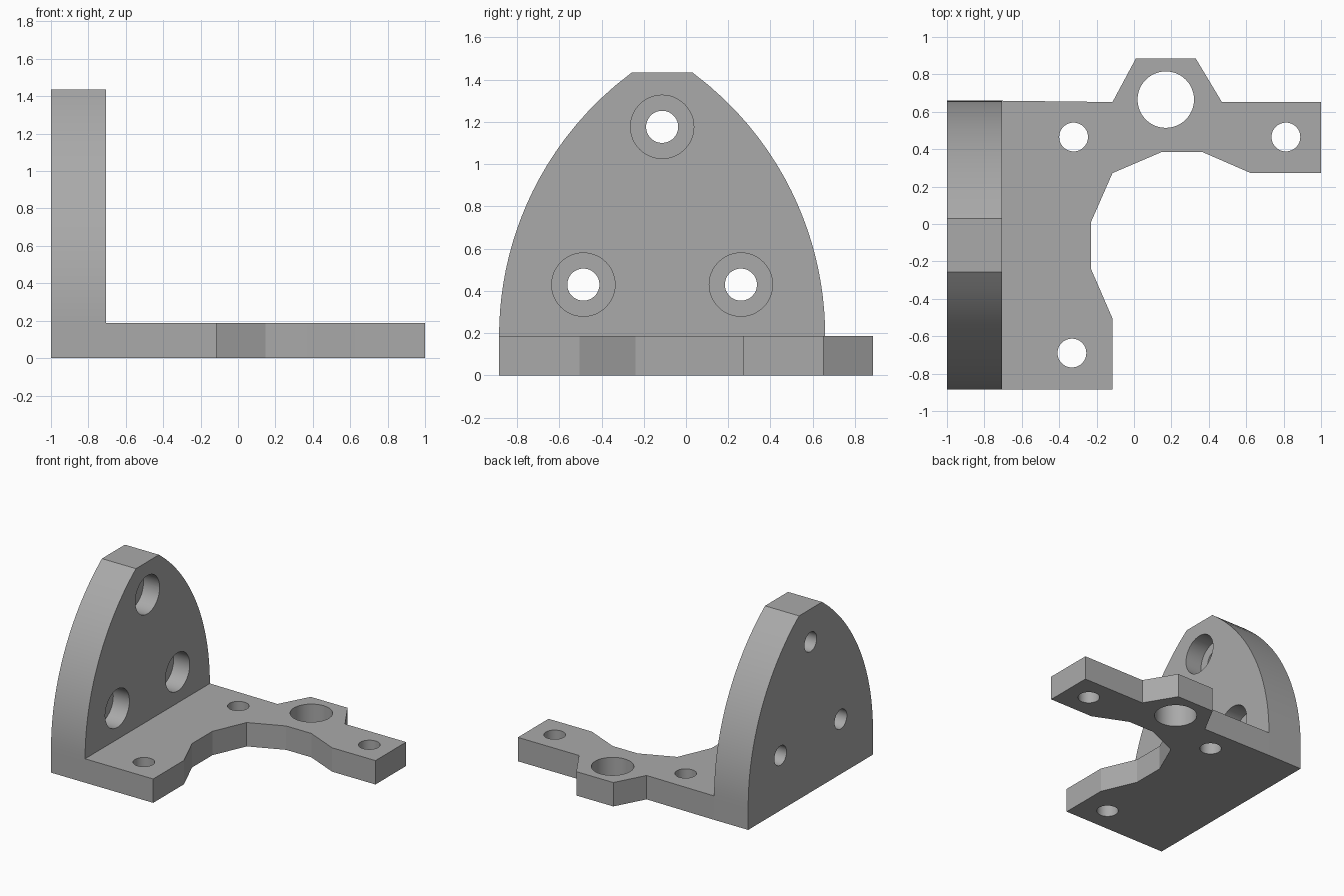
import bpy, bmesh
from math import radians, sqrt
from mathutils import Matrix, Vector

cube = bpy.data.objects.get("Cube")
if cube:
    bpy.data.objects.remove(cube, do_unlink=True)

grey = bpy.data.materials.new("plain grey")
grey.use_nodes = True
colour = (0.4, 0.4, 0.4, 1)
grey.diffuse_color = colour
grey.node_tree.nodes["Principled BSDF"].inputs["Base Color"].default_value = colour


def add_object(name, bm):
    bmesh.ops.recalc_face_normals(bm, faces=bm.faces)
    mesh = bpy.data.meshes.new(name)
    bm.to_mesh(mesh)
    bm.free()
    mesh.materials.append(grey)
    obj = bpy.data.objects.new(name, mesh)
    bpy.context.collection.objects.link(obj)
    return obj


def extrude(name, points, offset):
    bm = bmesh.new()
    face = bm.faces.new([bm.verts.new(p) for p in points])
    new = bmesh.ops.extrude_face_region(bm, geom=[face], use_keep_orig=True)["geom"]
    bmesh.ops.translate(bm, vec=Vector(offset),
                        verts=[v for v in new if isinstance(v, bmesh.types.BMVert)])
    return add_object(name, bm)


def combine(target, other, operation):
    mod = target.modifiers.new(operation.lower(), "BOOLEAN")
    mod.operation, mod.solver, mod.object = operation, "EXACT", other
    bpy.context.view_layer.objects.active = target
    bpy.ops.object.modifier_apply(modifier=mod.name)
    bpy.data.objects.remove(other, do_unlink=True)


def drill(target, centre, radius, length, axis):
    bm = bmesh.new()
    turn = Matrix.Rotation(radians(90), 4, "Y") if axis == "X" else Matrix()
    bmesh.ops.create_cone(bm, cap_ends=True, segments=48, radius1=radius, radius2=radius,
                          depth=length, matrix=Matrix.Translation(centre) @ turn)
    cutter = add_object("hole_cutter", bm)
    cutter.hide_render = True
    combine(target, cutter, "DIFFERENCE")


INNER, THICK, TOP = -0.705, 0.187, 1.435
MID, HALF, RADIUS = -0.113, 0.772, 1.552

# Upright plate: pointed arch with a flat top
steps = 20
arc = []
for i in range(steps + 1):
    rise = (TOP - THICK) * i / steps
    arc.append((HALF - RADIUS + sqrt(RADIUS ** 2 - rise ** 2), THICK + rise))
half = [(HALF, 0)] + arc
outline = [(-1, MID + y, z) for y, z in half]
outline += [(-1, MID - y, z) for y, z in reversed(half)]
bracket = extrude("bracket", outline, (INNER + 1, 0, 0))

# Base plate: foot and long arm around an open throat
base = [(INNER, -0.885), (-0.115, -0.885), (-0.115, -0.505), (-0.23, -0.24), (-0.23, 0.01),
        (-0.115, 0.272), (0.148, 0.385), (0.365, 0.385), (0.625, 0.272), (1, 0.272),
        (1, 0.652), (0.47, 0.652), (0.33, 0.885), (0.01, 0.885), (-0.115, 0.652),
        (INNER, 0.659)]
combine(bracket, extrude("base_plate", [(x, y, 0) for x, y in base], (0, 0, THICK)), "UNION")

# Vertical holes through the base
for x, y, r in [(-0.323, 0.465, 0.077), (0.812, 0.465, 0.077),
                (-0.332, -0.69, 0.077), (0.17, 0.665, 0.151)]:
    drill(bracket, (x, y, THICK / 2), r, 1, "Z")

# Counterbored holes through the upright
BORE = 0.14
for y, z in [(MID, 1.177), (MID - 0.373, 0.43), (MID + 0.373, 0.43)]:
    drill(bracket, (-0.85, y, z), 0.076, 1, "X")
    drill(bracket, (INNER, y, z), 0.15, BORE * 2, "X")

# Smooth the curved walls, keep the edges sharp
bpy.ops.object.select_all(action="DESELECT")
bracket.select_set(True)
bpy.context.view_layer.objects.active = bracket
bpy.ops.object.shade_smooth_by_angle(angle=radians(20))
